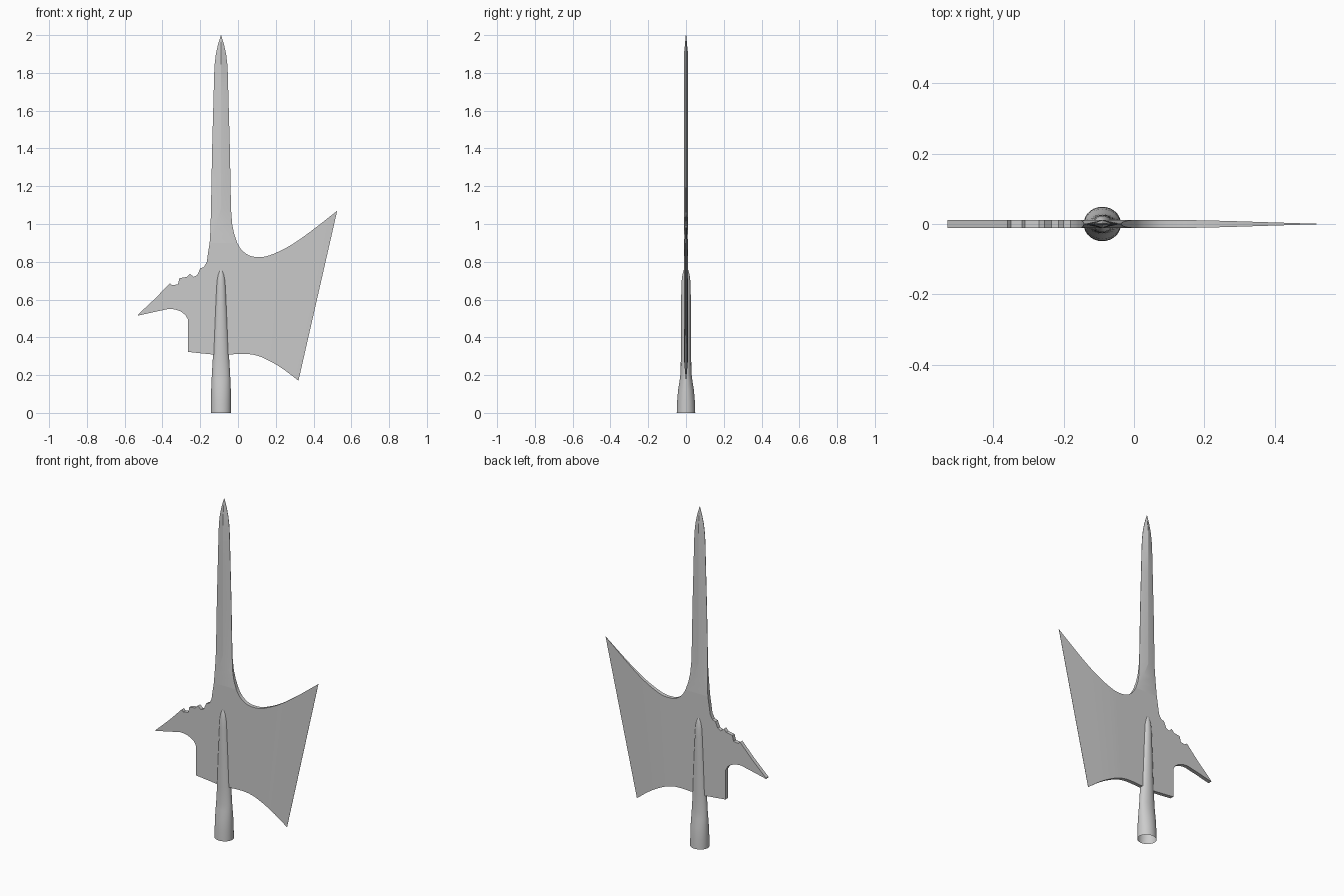
import bpy, math

if "Cube" in bpy.data.objects:
    bpy.data.objects.remove(bpy.data.objects["Cube"])

CX = -0.09  # axis of the socket and spike


def make(name, verts, faces, angle=30):
    me = bpy.data.meshes.new(name)
    me.from_pydata(verts, [], faces)
    ob = bpy.data.objects.new(name, me)
    bpy.context.collection.objects.link(ob)
    bpy.ops.object.select_all(action='DESELECT')
    ob.select_set(True)
    bpy.context.view_layer.objects.active = ob
    bpy.ops.object.mode_set(mode='EDIT')
    bpy.ops.mesh.select_all(action='SELECT')
    bpy.ops.mesh.normals_make_consistent(inside=False)
    bpy.ops.object.mode_set(mode='OBJECT')
    bpy.ops.object.shade_smooth_by_angle(angle=math.radians(angle))
    return ob


def loft(name, rings, cap_end=True, cap_start=False, angle=30):
    n = len(rings[0])
    verts = [v for r in rings for v in r]
    faces = [(k * n + i, k * n + (i + 1) % n, (k + 1) * n + (i + 1) % n, (k + 1) * n + i)
             for k in range(len(rings) - 1) for i in range(n)]
    if cap_end:
        faces.append(tuple(range(len(verts) - n, len(verts))))
    if cap_start:
        faces.append(tuple(range(n)))
    return make(name, verts, faces, angle)


def smooth_rows(rows, steps=4):
    # Catmull-Rom through the rows, keeping every given row
    out = []
    for i in range(len(rows) - 1):
        a, b, c, d = (rows[max(0, min(len(rows) - 1, i + j))] for j in (-1, 0, 1, 2))
        for s in range(steps):
            t = s / steps
            out.append(tuple(0.5 * (2 * q + (r - p) * t + (2 * p - 5 * q + 4 * r - w) * t * t
                                    + (3 * q - p - 3 * r + w) * t ** 3)
                             for p, q, r, w in zip(a, b, c, d)))
    return out + [rows[-1]]


def plate(name, cols):
    # each column: top x, top z, bottom x, bottom z, half thickness
    rings = [[(xt, -t, zt), (xt, t, zt), (xb, t, zb), (xb, -t, zb)] for xt, zt, xb, zb, t in cols]
    return loft(name, rings, cap_start=True)


# Head plate: notched beak on the left, flared axe blade on the right
T = 0.011
beak = [(-.53, .52, -.53, .515), (-.44, .604, -.44, .535), (-.36, .687, -.37, .55),
        (-.35, .676, -.35, .55), (-.318, .68, -.33, .547), (-.31, .713, -.305, .538),
        (-.27, .72, -.28, .52), (-.255, .737, -.265, .495), (-.235, .72, -.265, .41),
        (-.215, .73, -.265, .323), (-.2, .765, -.2, .316), (-.18, .772, -.17, .313),
        (-.165, .80, -.15, .311), (-.158, .85, -.14, .31), (-.15, .9, -.13, .309)]
axe = [(-.004, .9, -.03, .31, T), (.02, .862, .0, .312, T), (.06, .833, .04, .312, T),
       (.11, .825, .08, .308, T), (.17, .835, .13, .293, .0108), (.27, .882, .2, .257, .0085),
       (.38, .957, .26, .217, .005), (.525, 1.07, .32, .17, .0005)]
plate("axe_head", [c + (T,) for c in beak] + smooth_rows(axe))

# Spike: flat neck blending into a ridged blade; rows: z, left, right, edge, flat share
neck = [(.90, -.15, -.004, T, .98), (.95, -.147, -.021, .009, .8), (1.0, -.145, -.031, .006, .5),
        (1.08, -.143, -.037, .0015, .02)]
blade = [(1.4, .047), (1.65, .04), (1.8, .036), (1.85, .033), (1.9, .027), (1.95, .016), (1.999, .001)]
rows = neck + [(z, CX - w, CX + w, .001, .02) for z, w in blade]
rings = []
for z, l, r, s, f in rows:
    m, h = (l + r) / 2, (r - l) / 2 * f
    t = T if z < 1.9 else max(.0015, T * (2.0 - z) / .1)
    s = min(s, t)
    rings.append([(r, -s, z), (r, s, z), (m + h, t, z), (m - h, t, z),
                  (l, s, z), (l, -s, z), (m - h, -t, z), (m + h, -t, z)])
loft("spike", rings, angle=15)

# Socket: open round tube flattening into a tapered rib on the plate; rows: z, x radius, y radius
prof = [(0, .053, .049), (.06, .053, .047), (.12, .052, .042), (.17, .05, .034), (.21, .048, .029),
        (.31, .042, .027), (.5, .034, .026), (.65, .027, .025), (.70, .024, .023),
        (.73, .019, .019), (.75, .012, .014), (.765, .004, .008)]
N = 28
loft("socket", [[(CX + a * math.cos(i * math.tau / N), b * math.sin(i * math.tau / N), z)
                 for i in range(N)] for z, a, b in prof], angle=50)
